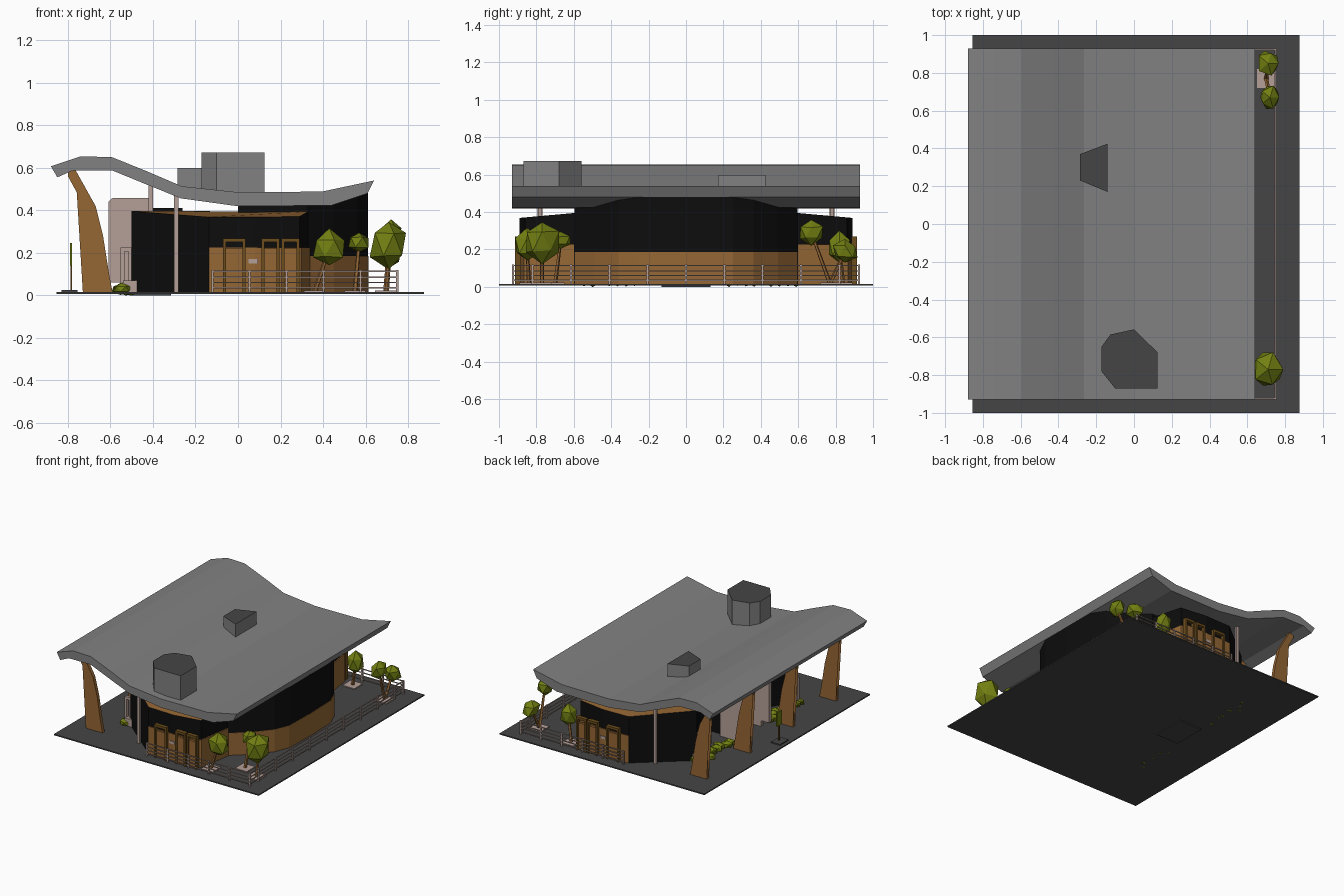
import bpy, bmesh, math, random
from mathutils import Vector, Matrix

if "Cube" in bpy.data.objects:
    bpy.data.objects.remove(bpy.data.objects["Cube"])
random.seed(4)

def mat(name, r, g, b):
    m = bpy.data.materials.new(name)
    m.diffuse_color = (r, g, b, 1)
    m.use_nodes = True
    m.node_tree.nodes["Principled BSDF"].inputs["Base Color"].default_value = m.diffuse_color
    return m

GREY = mat("roof grey", .22, .22, .22)
DARK = mat("paving dark grey", .06, .06, .06)
BLACK = mat("black glass", .004, .004, .004)
WOOD = mat("wood brown", .30, .135, .035)
FRAME = mat("dark wood", .15, .075, .012)
LEAF = mat("leaf green", .17, .215, .006)
STONE = mat("pale stone", .46, .35, .31)

def finish(name, bm, *mats):
    bmesh.ops.recalc_face_normals(bm, faces=bm.faces)
    me = bpy.data.meshes.new(name)
    bm.to_mesh(me)
    bm.free()
    for m in mats:
        me.materials.append(m)
    ob = bpy.data.objects.new(name, me)
    bpy.context.collection.objects.link(ob)
    return ob

def prism(name, pts, z0, z1, m, top=None):
    """Vertical prism on a plan outline; z1 is a number or a function of x, y."""
    f = z1 if callable(z1) else (lambda x, y: z1)
    bm = bmesh.new()
    lo = [bm.verts.new((x, y, z0)) for x, y in pts]
    hi = [bm.verts.new((x, y, f(x, y))) for x, y in pts]
    n = len(pts)
    for i in range(n):
        j = (i + 1) % n
        bm.faces.new((lo[i], lo[j], hi[j], hi[i]))
    caps = [bm.faces.new(lo), bm.faces.new(hi)]
    caps[1].material_index = 1 if top else 0
    bmesh.ops.triangulate(bm, faces=caps)
    return finish(name, bm, m, *([top] if top else []))

def extrude_y(name, prof, y0, y1, m):
    """Profile in x, z stretched along y."""
    bm = bmesh.new()
    a = [bm.verts.new((x, y0, z)) for x, z in prof]
    b = [bm.verts.new((x, y1, z)) for x, z in prof]
    n = len(prof)
    for i in range(n):
        j = (i + 1) % n
        bm.faces.new((a[i], a[j], b[j], b[i]))
    bmesh.ops.triangulate(bm, faces=[bm.faces.new(a), bm.faces.new(b)])
    return finish(name, bm, m)

def add_box(bm, x0, x1, y0, y1, z0, z1):
    bmesh.ops.create_cube(bm, size=1, matrix=Matrix.Translation(
        ((x0 + x1) / 2, (y0 + y1) / 2, (z0 + z1) / 2)) @ Matrix.Diagonal(
        (abs(x1 - x0), abs(y1 - y0), abs(z1 - z0), 1)))

def boxes(name, dims, m):
    bm = bmesh.new()
    for d in dims:
        add_box(bm, *d)
    return finish(name, bm, m)

G = .015  # paving level

# paving and the entrance pit below it
boxes("paving", [(-.855, .875, -1, 1, .006, G)], DARK)
boxes("entrance_footing", [(-.51, -.315, -.13, .13, 0, .006)], DARK)

# wave roof
top = [(-.88, .607), (-.74, .654), (-.593, .65), (-.42, .58), (-.264, .513), (0, .485), (.395, .488), (.64, .54)]
under = [(.61, .48), (.44, .423), (0, .419), (-.268, .456), (-.42, .517), (-.593, .588), (-.776, .588), (-.85, .555)]
extrude_y("wave_roof", top + under, -.93, .93, GREY)

def roof_under(x, y=0):
    p = sorted(under)
    for (xa, za), (xb, zb) in zip(p, p[1:]):
        if xa <= x <= xb:
            return za + (zb - za) * (x - xa) / (xb - xa) + .004
    return .48

# roof lights
prism("large_roof_light", [(-.172, -.65), (-.125, -.585), (0, -.558), (.125, -.68), (.125, -.87),
      (-.10, -.87), (-.172, -.78)], .455, .672, GREY, DARK)
prism("small_roof_light", [(-.14, .425), (-.285, .37), (-.285, .23), (-.14, .17)], .46, .598, GREY, DARK)

# low block with two wings and a concave glazed front
half = [(-.137, -.884), (.08, -.89), (.29, -.86), (.33, -.6)]
glass = [(-.27, -.2), (-.37, -.36), (-.5, -.58)]
plan = half + [(x, -y) for x, y in half[::-1]] + [(x, -y) for x, y in glass[::-1]] + glass
prism("low_block", plan, G, lambda x, y: .368 + .09 * max(0, .89 - max(abs(y), .58)), BLACK, WOOD)

# tall hall with rounded back
hp = [(0, -.595), (.33, -.595), (.45, -.49), (.56, -.36), (.605, -.25), (.612, 0)]
hall = hp + [(x, -y) for x, y in hp[-2::-1]]
prism("hall_upper_wall", hall, .185, roof_under, BLACK)
prism("hall_base", [(x * 1.005, y * 1.003) for x, y in hall], G, .185, WOOD)

# wing cladding, door frames, doors, signs
for s, side in ((-1, "front"), (1, "back")):
    clad = [(-.137, .89), (.08, .897), (.297, .867), (.338, .6), (.2, .6), (-.10, .85)]
    prism(side + "_wing_cladding", [(x, s * y) for x, y in clad], G, .225, WOOD)
    fr, dr = [], []
    for x0, x1 in ((-.07, .035), (.11, .195), (.205, .29)):
        ya, yb = s * .885, s * .915
        fr += [(x0, x0 + .014, ya, yb, G, .25), (x1 - .014, x1, ya, yb, G, .25), (x0, x1, ya, yb, .25, .268)]
        dr.append((x0 + .014, x1 - .014, ya, s * .905, G, .22))
    boxes(side + "_door_frames", fr, FRAME)
    boxes(side + "_doors", dr, WOOD)
    boxes(side + "_door_plate", [(.05, .095, s * .895, s * .902, .15, .17)], STONE)

# curved timber columns
col = [(-.73, G), (-.71, .3), (-.74, .45), (-.80, .56), (-.80, .58), (-.765, .59), (-.67, .42), (-.635, .28), (-.605, .09), (-.59, G)]
for i, y in enumerate((-.78, -.26, .26, .78)):
    extrude_y("timber_column_%d" % i, col, y - .013, y + .013, WOOD)

# entrance vestibule: side fins, lintel, dark doors
fin = [(-.54, G), (-.54, .06), (-.61, .06), (-.61, .44), (-.59, .458), (-.42, .458), (-.40, .43), (-.40, G)]
for s in (-1, 1):
    extrude_y("entrance_fin", fin, s * .13, s * .16, STONE)
boxes("entrance_lintel", [(-.60, -.40, -.13, .13, .41, .45)], STONE)
boxes("entrance_glass", [(-.46, -.26, -.13, .13, G, .41)], BLACK)

# slim posts, planter walls and bollard screens in front of the glass
posts, screen = [], []
for s in (-1, 1):
    for x, y in ((-.41, .3), (-.41, .5), (-.29, .78)):
        posts.append((x - .01, x + .01, s * y - .01, s * y + .01, G, roof_under(x)))
    screen.append((-.54, -.40, s * .55, s * .60, G, .07))
    for x in (-.552, -.515, -.48):
        screen.append((x, x + .018, s * .56, s * .58, G, .225))
    screen.append((-.552, -.41, s * .56, s * .58, .205, .225))
    screen.append((-.45, -.40, s * .56, s * .59, G, .225))
boxes("slim_posts", posts, STONE)
boxes("stone_screens", screen, STONE)

# faceted foliage
def foliage(bm, c, r):
    v = bmesh.ops.create_icosphere(bm, subdivisions=1, radius=1)["verts"]
    for p in v:
        k = random.uniform(.85, 1.15)
        p.co = Vector((c[i] + p.co[i] * r[i] * k for i in range(3)))

bm = bmesh.new()
for s in (-1, 1):
    for k in range(9):
        y = s * (.23 + .045 * k)
        foliage(bm, (-.52 + random.uniform(-.035, .035), y, .03), (.045, .035, .028))
finish("shrub_beds", bm, LEAF)

# trees: trunk position, crowns (centre, radii)
trees = [((.695, -.77), [((.71, -.77, .24), (.09, .10, .12))]),
         ((.36, -.84), [((.43, -.85, .22), (.08, .07, .085))]),
         ((.55, -.70), [((.57, -.67, .25), (.055, .065, .05))]),
         ((.70, .77), [((.72, .67, .29), (.06, .065, .065)), ((.71, .85, .19), (.06, .07, .065))]),
         ((.38, .84), [((.42, .82, .21), (.06, .06, .08))])]
bt, bl = bmesh.new(), bmesh.new()
pads = []
for (x, y), crowns in trees:
    pads.append((x - .05, x + .05, y - .05, y + .05, G, .022))
    for c, r in crowns:
        foliage(bl, c, r)
        a, b = Vector((x, y, G)), Vector(c)
        d = b - a
        bmesh.ops.create_cone(bt, cap_ends=True, segments=5, radius1=.012, radius2=.008, depth=d.length,
            matrix=Matrix.Translation((a + b) / 2) @ d.to_track_quat('Z', 'Y').to_matrix().to_4x4())
finish("tree_crowns", bl, LEAF)
finish("tree_trunks", bt, WOOD)
boxes("tree_pads", pads, STONE)

# small marker in front of the entrance
boxes("marker_pad", [(-.83, -.755, -.05, .05, G, .024)], DARK)
boxes("marker_post", [(-.789, -.781, -.005, .005, G, .16)], FRAME)
prism("marker_leaf", [(-.79, -.03), (-.78, -.03), (-.78, .03), (-.79, .03)], .14, .245, LEAF)

# railings on three sides
rail = []
for z in (.035, .06, .085, .113):
    rail.append((.745, .751, -.925, .925, z - .003, z + .003))
    for s in (-1, 1):
        rail.append((-.12, .75, s * .922, s * .928, z - .003, z + .003))
for y in (-.925, -.82, -.615, -.41, -.205, 0, .205, .41, .615, .82, .925):
    rail.append((.743, .753, y - .005, y + .005, G, .118))
for s in (-1, 1):
    for i in range(6):
        x = -.12 + i * .174
        rail.append((x - .005, x + .005, s * .92, s * .93, G, .118))
boxes("railing", rail, STONE)
